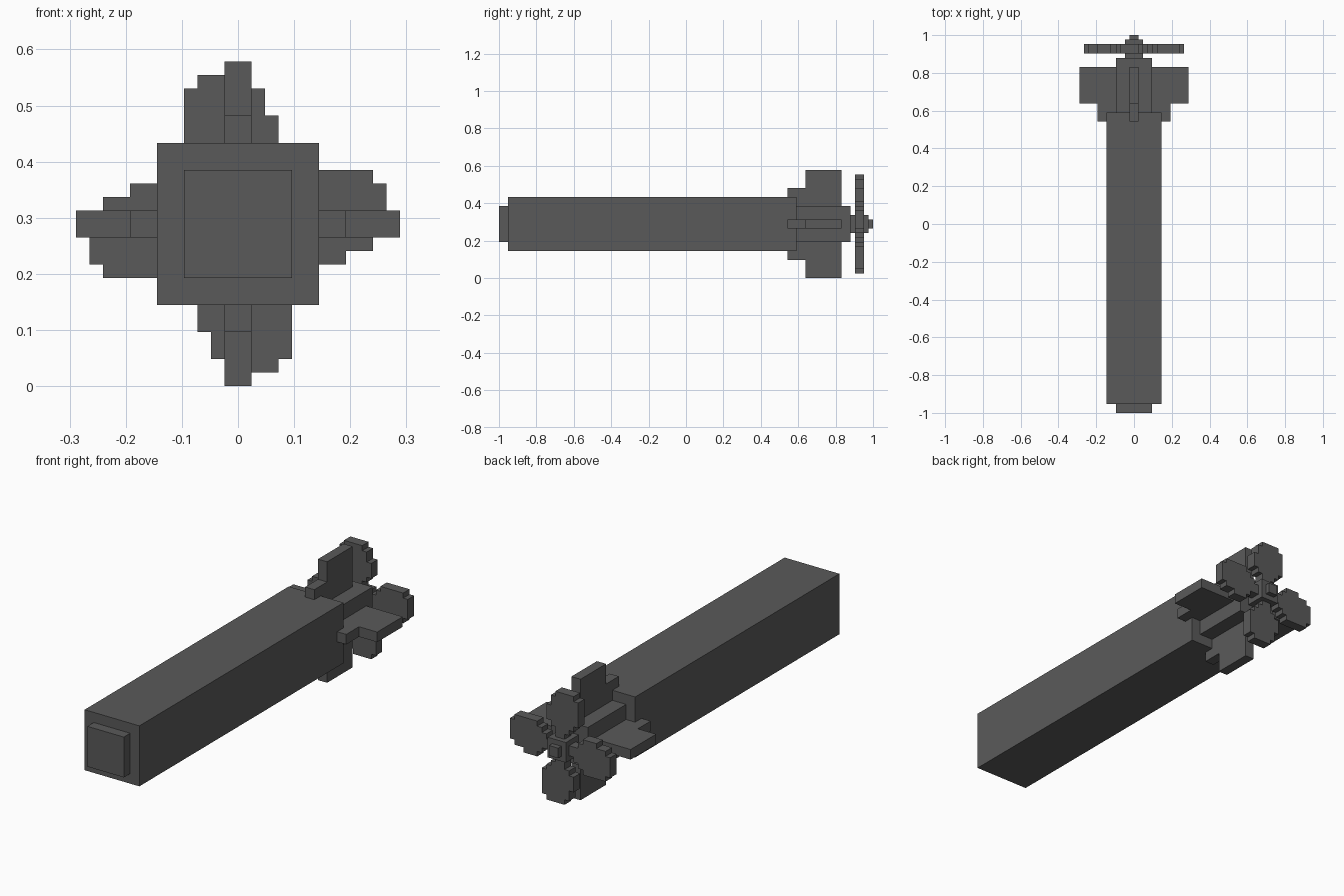
import bpy, bmesh, math
from mathutils import Matrix, Vector

if "Cube" in bpy.data.objects:
    bpy.data.objects.remove(bpy.data.objects["Cube"], do_unlink=True)

H = 2 / 83          # half a block, the grid everything sits on
AXIS = 12           # height of the long axis, in grid steps

grey = bpy.data.materials.new("dark_grey")
grey.use_nodes = True
colour = (0.102, 0.102, 0.102, 1)
grey.diffuse_color = colour
grey.node_tree.nodes["Principled BSDF"].inputs["Base Color"].default_value = colour


def finish(name, bm):
    """Scale grid steps to units, lift to the axis and link the object."""
    bmesh.ops.recalc_face_normals(bm, faces=bm.faces)
    bm.transform(Matrix.Scale(H, 4) @ Matrix.Translation((0, 0, AXIS)))
    mesh = bpy.data.meshes.new(name)
    bm.to_mesh(mesh)
    bm.free()
    mesh.materials.append(grey)
    bpy.context.collection.objects.link(bpy.data.objects.new(name, mesh))


def block(name, half, y0, y1):
    """Square block centred on the long axis."""
    bm = bmesh.new()
    bmesh.ops.create_cube(bm, size=1)
    bm.transform(Matrix.Translation((0, (y0 + y1) / 2, 0))
                 @ Matrix.Diagonal((2 * half, y1 - y0, 2 * half, 1)))
    finish(name, bm)


def plate(name, points, depth, quarter):
    """Extrude an outline and turn it by quarter turns about the long axis."""
    bm = bmesh.new()
    face = bm.faces.new([bm.verts.new(p) for p in points])
    out = bmesh.ops.extrude_face_region(bm, geom=[face], use_keep_orig=True)
    moved = [v for v in out["geom"] if isinstance(v, bmesh.types.BMVert)]
    bmesh.ops.translate(bm, verts=moved, vec=Vector(depth))
    bm.transform(Matrix.Rotation(quarter * math.pi / 2, 4, "Y"))
    finish(name, bm)


# Body, nose, tail and propeller hub
block("nose_plate", 4, -41.5, -39.5)
block("main_body", 6, -39.5, 24.5)
block("tail_core", 4, 24.5, 36.5)
block("propeller_hub", 2, 36.5, 40.5)
block("hub_cap", 1, 40.5, 41.5)

# Stepped fin outline as (y, height)
fin = [(22.5, 4), (34.5, 4), (34.5, 12), (26.5, 12), (26.5, 8), (22.5, 8)]

# Blade rows: inner radius, outer radius, left edge, right edge
rows = [(1, 3, -1, 1), (3, 4, -2, 1), (4, 5, -3, 2),
        (5, 8, -4, 3), (8, 10, -4, 2), (10, 11, -3, 1)]
left = [(a, r) for r0, r1, a, b in rows for r in (r0, r1)]
right = [(b, r) for r0, r1, a, b in rows for r in (r0, r1)]
blade = []
for p in left + right[::-1]:
    if p not in blade:
        blade.append(p)

for q, side in enumerate(("top", "left", "bottom", "right")):
    plate(f"{side}_fin", [(-1, y, z) for y, z in fin], (2, 0, 0), q)
    plate(f"{side}_blade", [(x, 37.5, z) for x, z in blade], (0, 2, 0), q)
